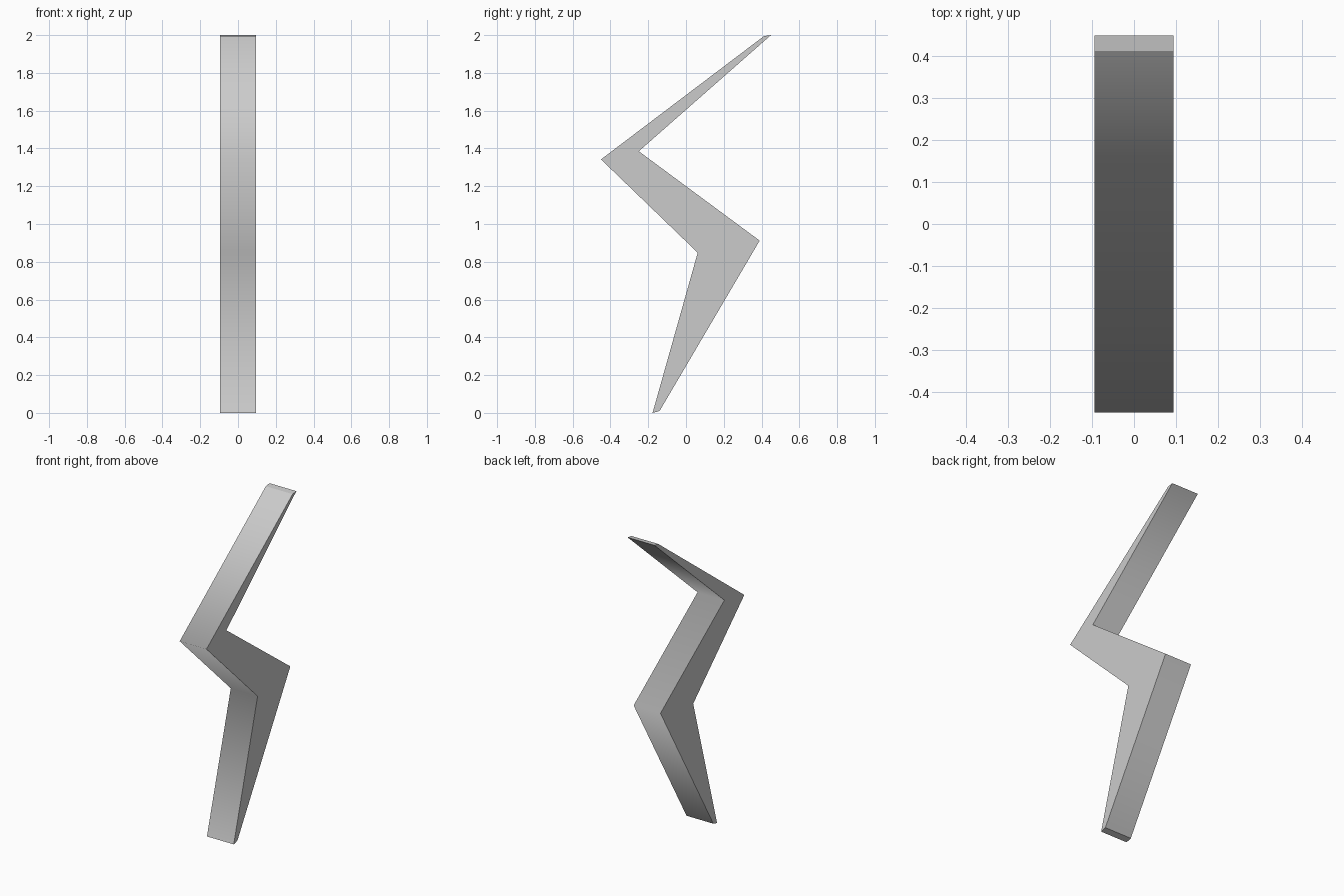
import bpy, bmesh

if "Cube" in bpy.data.objects:
    bpy.data.objects.remove(bpy.data.objects["Cube"])

HALF_WIDTH = 0.094

# Zigzag bolt outline in (y, z), counter-clockwise from the lower tip
PROFILE = [(-0.177, 0.0), (-0.140, 0.010), (0.390, 0.912), (-0.250, 1.385),
           (0.450, 2.0), (0.413, 1.995), (-0.450, 1.342), (0.062, 0.848)]
TIP_EDGES = (0, 4)   # outline segments that form the blunt end caps

bm = bmesh.new()
left = [bm.verts.new((-HALF_WIDTH, y, z)) for y, z in PROFILE]
right = [bm.verts.new((HALF_WIDTH, y, z)) for y, z in PROFILE]
n = len(PROFILE)

# Flat sides
sides = [bm.faces.new(left[::-1]), bm.faces.new(right)]

# Rim strip, smooth around the bends
for i in range(n):
    j = (i + 1) % n
    face = bm.faces.new((left[i], left[j], right[j], right[i]))
    face.smooth = True
    if i in TIP_EDGES:
        sides.append(face)

# Crisp borders around the sides and end caps
for face in sides:
    for edge in face.edges:
        edge.smooth = False

bmesh.ops.recalc_face_normals(bm, faces=bm.faces)
bmesh.ops.triangulate(bm, faces=[f for f in bm.faces if len(f.verts) > 4])

mesh = bpy.data.meshes.new("zigzag_bolt")
bm.to_mesh(mesh)
bm.free()
bolt = bpy.data.objects.new("zigzag_bolt", mesh)
bpy.context.collection.objects.link(bolt)
